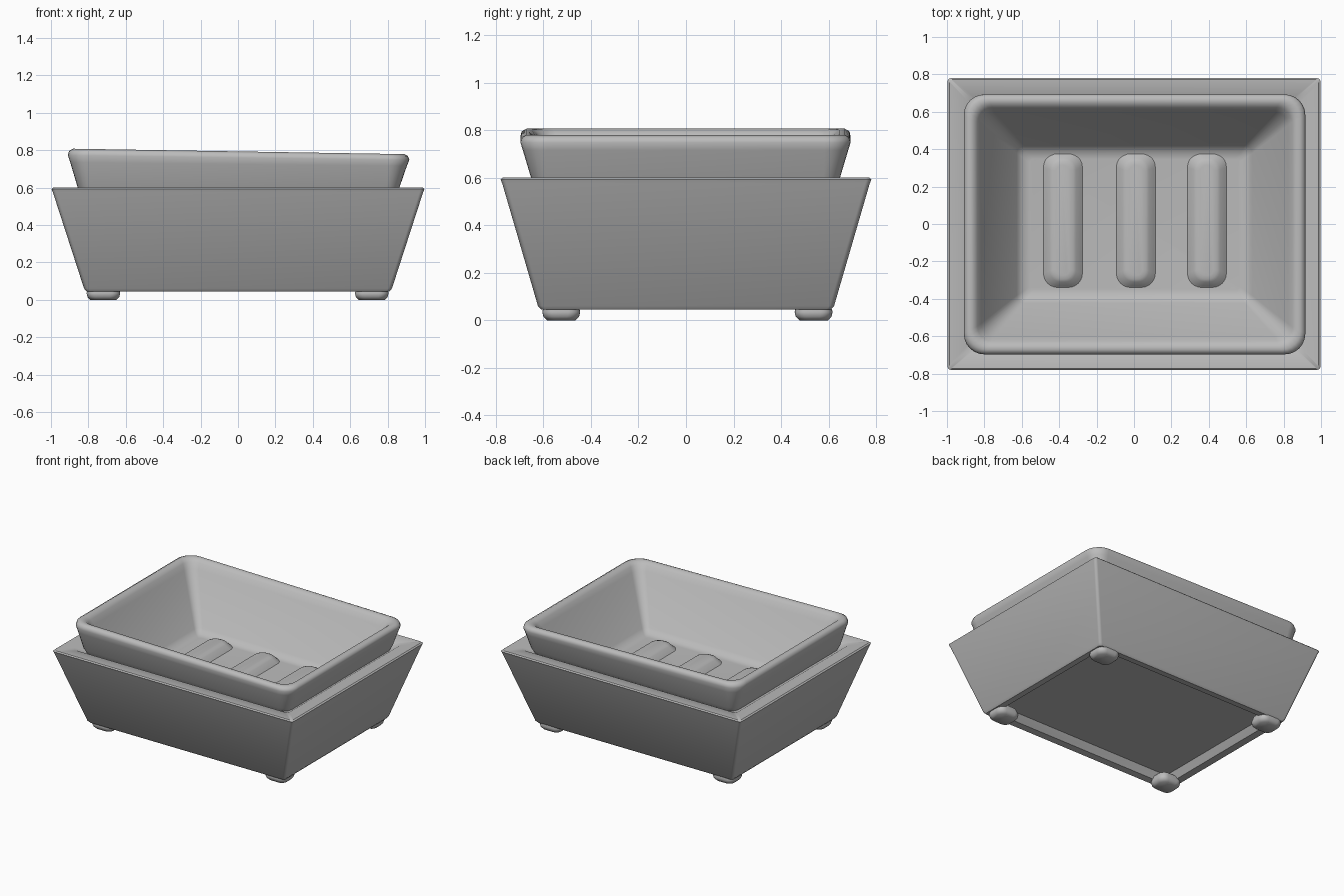
import bpy, math

cube = bpy.data.objects.get("Cube")
if cube:
    bpy.data.objects.remove(cube)

# One glazed grey for everything
grey = bpy.data.materials.new("grey ceramic")
grey.use_nodes = True
colour = (0.5, 0.5, 0.5, 1)
grey.diffuse_color = colour
grey.node_tree.nodes["Principled BSDF"].inputs["Base Color"].default_value = colour

STEPS = 6


def ring(hx, hy, r, z):
    """Rounded rectangle outline at height z."""
    pts = []
    for q, (sx, sy) in enumerate([(1, 1), (-1, 1), (-1, -1), (1, -1)]):
        for i in range(STEPS + 1):
            a = (q + i / STEPS) * math.pi / 2
            pts.append((sx * (hx - r) + r * math.cos(a),
                        sy * (hy - r) + r * math.sin(a), z))
    return pts


def loft(name, sections, centre=(0, 0), tilt=0, sharp=35):
    """Skin a stack of rounded rectangles and cap both ends."""
    verts, faces = [], []
    n = 4 * (STEPS + 1)
    for s in sections:
        for x, y, z in ring(*s):
            lean = -tilt * x * max(0, z - 0.6) / 0.2
            verts.append((x + centre[0], y + centre[1], z + lean))
    for k in range(len(sections) - 1):
        for i in range(n):
            j = (i + 1) % n
            faces.append((k * n + i, k * n + j, (k + 1) * n + j, (k + 1) * n + i))
    faces.append(tuple(reversed(range(n))))
    faces.append(tuple(range(len(verts) - n, len(verts))))
    mesh = bpy.data.meshes.new(name)
    mesh.from_pydata(verts, [], faces)
    mesh.materials.append(grey)
    obj = bpy.data.objects.new(name, mesh)
    bpy.context.collection.objects.link(obj)
    bpy.ops.object.select_all(action="DESELECT")
    obj.select_set(True)
    bpy.context.view_layer.objects.active = obj
    bpy.ops.object.shade_smooth_by_angle(angle=math.radians(sharp))
    return obj


# Outer tray: recessed underside, flared walls, flat rim, shallow shelf
loft("tray", [
    (0.73, 0.53, 0.02, 0.10),
    (0.76, 0.56, 0.02, 0.05),
    (0.81, 0.61, 0.02, 0.045),
    (0.823, 0.623, 0.02, 0.06),
    (0.99, 0.773, 0.02, 0.575),
    (0.997, 0.78, 0.02, 0.592),
    (0.987, 0.772, 0.02, 0.60),
    (0.89, 0.68, 0.03, 0.595),
    (0.85, 0.65, 0.05, 0.57),
    (0.76, 0.56, 0.05, 0.56),
    (0.65, 0.45, 0.05, 0.32),
])

# Inner dish: outer wall, rolled rim, sloping basin
loft("dish", [
    (0.66, 0.46, 0.06, 0.33),
    (0.83, 0.62, 0.06, 0.54),
    (0.86, 0.65, 0.07, 0.60),
    (0.90, 0.685, 0.10, 0.725),
    (0.913, 0.695, 0.11, 0.76),
    (0.906, 0.69, 0.11, 0.782),
    (0.885, 0.67, 0.10, 0.793),
    (0.86, 0.645, 0.09, 0.789),
    (0.84, 0.625, 0.08, 0.771),
    (0.82, 0.60, 0.07, 0.735),
    (0.63, 0.42, 0.04, 0.415),
    (0.60, 0.39, 0.03, 0.385),
    (0.56, 0.35, 0.02, 0.38),
], centre=(0.003, -0.002), tilt=0.017, sharp=60)

# Three low, soft-sided soap ribs on the basin floor
for name, x in (("right_rib", -0.38), ("middle_rib", 0.01), ("left_rib", 0.39)):
    loft(name, [
        (0.11, 0.365, 0.08, 0.375),
        (0.095, 0.35, 0.07, 0.388),
        (0.07, 0.33, 0.06, 0.413),
        (0.055, 0.315, 0.05, 0.42),
        (0.035, 0.295, 0.03, 0.423),
    ], centre=(x, 0.02), sharp=60)

# Four stubby rounded feet
for end, y in (("front", -0.525), ("back", 0.537)):
    for side, x in (("right", -0.72), ("left", 0.715)):
        loft(f"{end}_{side}_foot", [
            (0.07, 0.06, 0.04, 0.0),
            (0.085, 0.075, 0.05, 0.015),
            (0.09, 0.08, 0.05, 0.035),
            (0.08, 0.07, 0.05, 0.07),
        ], centre=(x, y), sharp=60)
